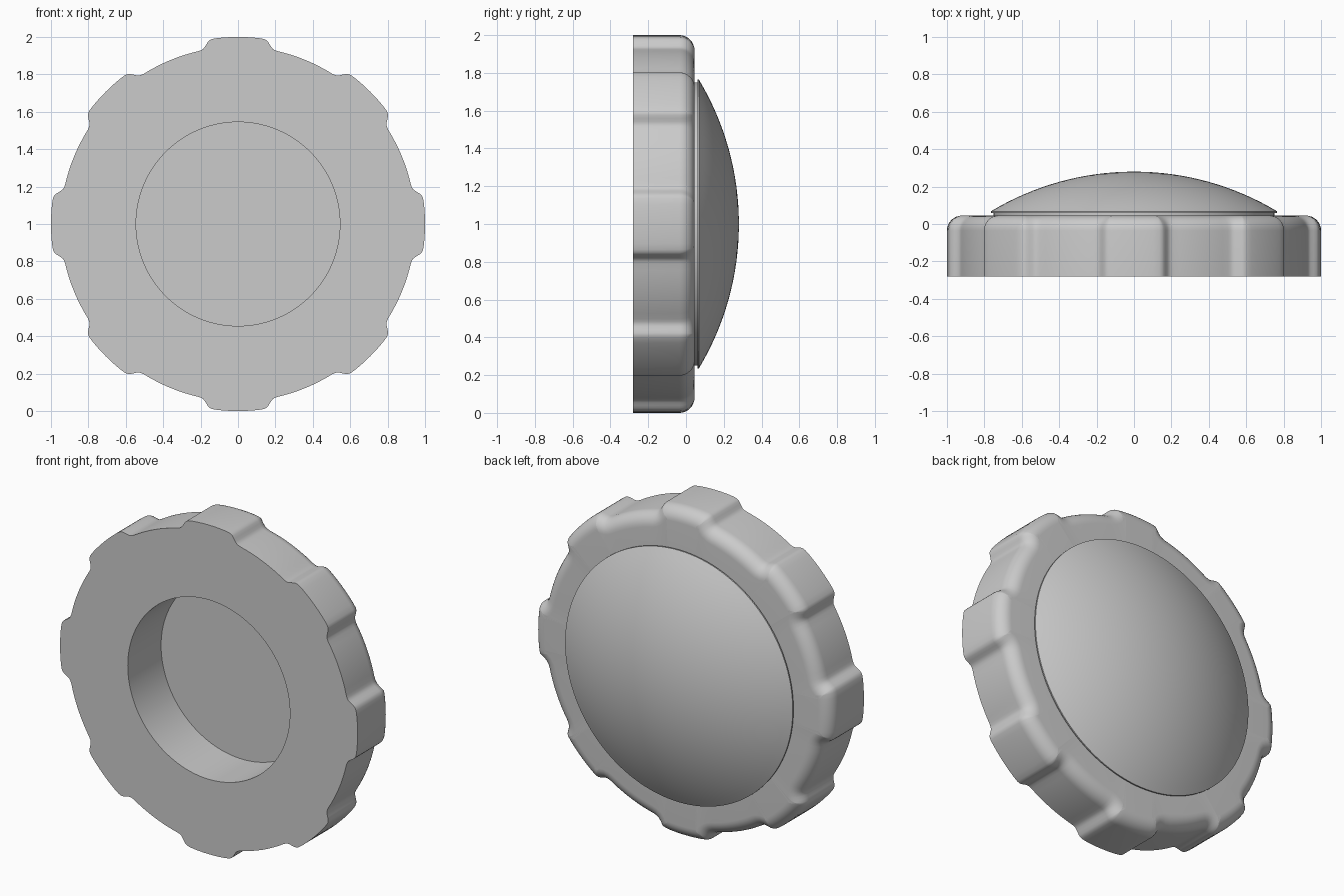
import bpy, bmesh, math
from mathutils import Vector

if "Cube" in bpy.data.objects:
    bpy.data.objects.remove(bpy.data.objects["Cube"])

grey = bpy.data.materials.new("plain grey")
grey.use_nodes = True
COLOR = (0.6, 0.6, 0.6, 1)
grey.diffuse_color = COLOR
grey.node_tree.nodes["Principled BSDF"].inputs["Base Color"].default_value = COLOR


def bridge(bm, a, b):
    n = len(a)
    for i in range(n):
        bm.faces.new((a[i], a[(i + 1) % n], b[(i + 1) % n], b[i]))


def finish(bm, name):
    bmesh.ops.recalc_face_normals(bm, faces=bm.faces)
    mesh = bpy.data.meshes.new(name)
    bm.to_mesh(mesh)
    bm.free()
    mesh.materials.append(grey)
    obj = bpy.data.objects.new(name, mesh)
    obj.location.z = 1
    bpy.context.collection.objects.link(obj)
    bpy.ops.object.select_all(action="DESELECT")
    obj.select_set(True)
    bpy.context.view_layer.objects.active = obj
    bpy.ops.object.shade_smooth_by_angle(angle=math.radians(35))


def loop(bm, points, y):
    return [bm.verts.new((p.x, y, p.y)) for p in points]


# Grip outline: half a lobe as (degrees, radius), mirrored and repeated
half = [(0, 1), (2, 1), (4, 1), (6, 1), (7.8, .999), (8.7, .995), (9.3, .988),
        (10, .975), (10.7, .962), (11.3, .954), (12, .95), (13, .948),
        (15, .948), (17.5, .948), (20, .948), (22.5, .948)]
lobe = [(-a, r) for a, r in half[-2:0:-1]] + half
outline = []
for k in range(8):
    for a, r in lobe:
        t = math.radians(a + 45 * k)
        outline.append(Vector((math.cos(t), math.sin(t))) * r)
COUNT = len(outline)


# Outline moved inward along its own normals
def inset(d):
    result = []
    for i, p in enumerate(outline):
        t = (outline[(i + 1) % COUNT] - outline[i - 1]).normalized()
        result.append(p + Vector((-t.y, t.x)) * d)
    return result


# Grip ring: flat front, rounded back rim, round bore
FRONT, BACK, FILLET, BORE = -.28, .045, .08, .545
bm = bmesh.new()
rings = [loop(bm, outline, FRONT)]
for s in range(9):
    t = math.pi / 2 * s / 8
    rings.append(loop(bm, inset(FILLET * (1 - math.cos(t))),
                      BACK - FILLET + FILLET * math.sin(t)))
bore = [p.normalized() * BORE for p in outline]
rings += [loop(bm, bore, BACK), loop(bm, bore, FRONT)]
for a, b in zip(rings, rings[1:] + rings[:1]):
    bridge(bm, a, b)
finish(bm, "grip_ring")

# Domed cap: flat base closing the bore, short neck, spherical crown
RIM, RIM_Y, TOP = .765, .068, .28
rise = TOP - RIM_Y
sphere = (RIM ** 2 + rise ** 2) / (2 * rise)
sweep = math.asin(RIM / sphere)
profile = [(.75, .04), (.75, .06), (RIM, .06)]
for s in range(16):
    t = sweep * (1 - s / 16)
    profile.append((sphere * math.sin(t), TOP - sphere + sphere * math.cos(t)))
bm = bmesh.new()
circle = [Vector((math.cos(math.tau * i / 128), math.sin(math.tau * i / 128)))
          for i in range(128)]
rings = [loop(bm, [p * r for p in circle], y) for r, y in profile]
for a, b in zip(rings, rings[1:]):
    bridge(bm, a, b)
bm.faces.new(rings[0])
tip = bm.verts.new((0, TOP, 0))
for i in range(128):
    bm.faces.new((rings[-1][i], rings[-1][(i + 1) % 128], tip))
finish(bm, "domed_cap")
